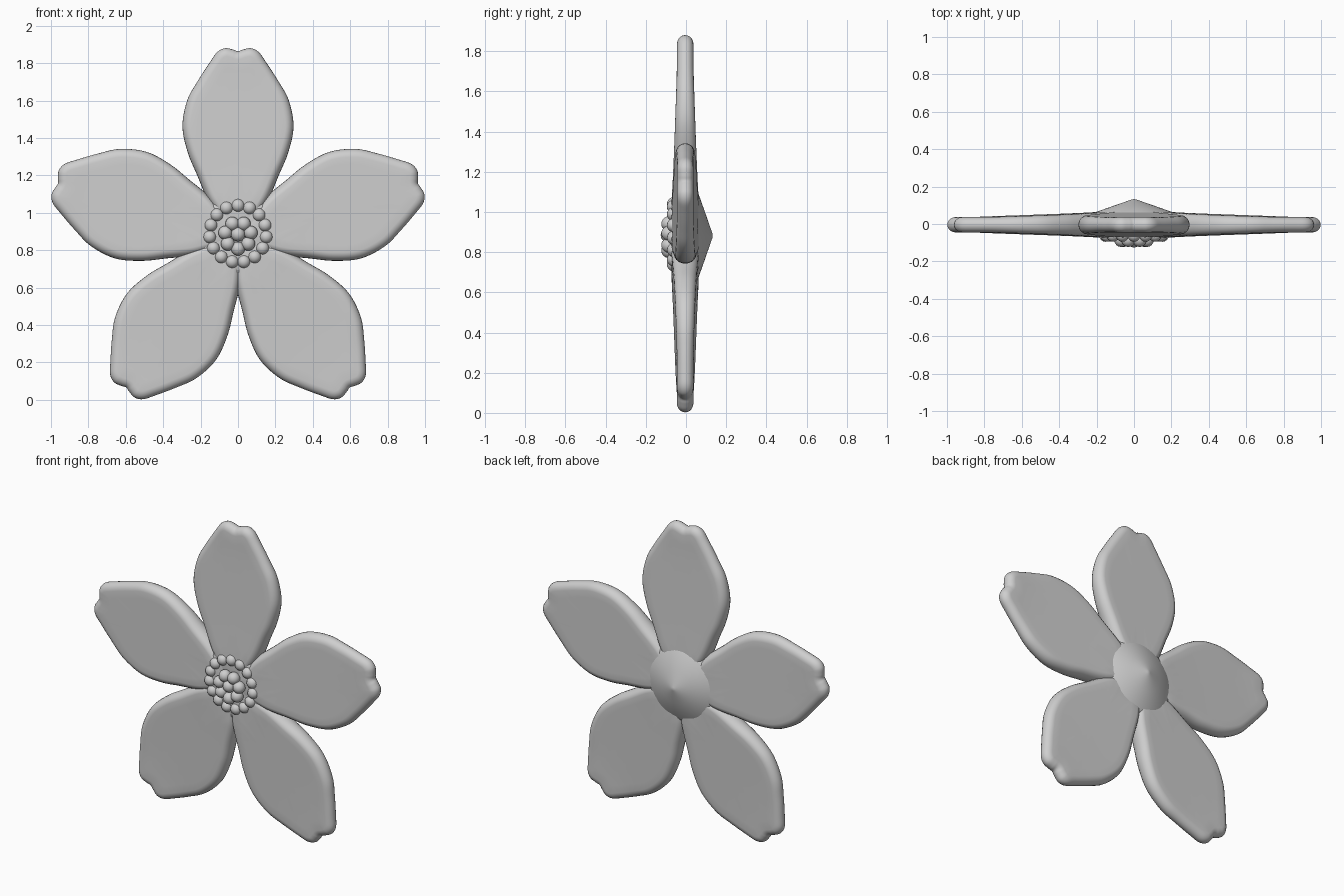
import bpy, bmesh, math
from mathutils import Vector

if "Cube" in bpy.data.objects:
    bpy.data.objects.remove(bpy.data.objects["Cube"])

CZ = 0.87       # petal hub height
MID_Y = -0.004  # middle plane of the petals

grey = bpy.data.materials.new("light_grey")
grey.diffuse_color = (0.62, 0.62, 0.62, 1)
grey.use_nodes = True
grey.node_tree.nodes["Principled BSDF"].inputs["Base Color"].default_value = grey.diffuse_color


def finish(bm, name):
    bmesh.ops.recalc_face_normals(bm, faces=bm.faces)
    me = bpy.data.meshes.new(name)
    bm.to_mesh(me)
    bm.free()
    for p in me.polygons:
        p.use_smooth = True
    me.materials.append(grey)
    ob = bpy.data.objects.new(name, me)
    bpy.context.collection.objects.link(ob)
    return ob


def smooth_loop(pts, n):
    # closed Catmull-Rom curve through the points
    out, m = [], len(pts)
    for i in range(m):
        a, b, c, d = (pts[(i + k) % m] for k in (-1, 0, 1, 2))
        for s in range(n):
            t = s / n
            out.append(0.5 * (2 * b + (c - a) * t + (2 * a - 5 * b + 4 * c - d) * t * t
                              + (3 * b - a - 3 * c + d) * t ** 3))
    return out


# Half outline of a petal: (half width, distance from hub)
HALF = [(0.07, 0.05), (0.115, 0.12), (0.168, 0.21), (0.218, 0.33), (0.268, 0.45), (0.297, 0.59),
        (0.272, 0.73), (0.215, 0.835), (0.15, 0.935), (0.11, 0.99), (0.068, 1.01), (0.025, 1.002)]
pts = [Vector((0, 0.03))] + [Vector(p) for p in HALF] + [Vector((0, 0.994))]
pts += [Vector((-x, r)) for x, r in reversed(HALF)]
OUTLINE = smooth_loop(pts, 5)


def half_thick(r):
    # petals get thinner toward the tip
    t = min(max((r - 0.2) / 0.65, 0), 1)
    return 0.067 - 0.026 * t ** 0.8


def petal(name, angle, length):
    n = len(OUTLINE)
    normals = []
    for i in range(n):
        t = (OUTLINE[(i + 1) % n] - OUTLINE[i - 1]).normalized()
        normals.append(Vector((-t.y, t.x)))      # points inward
    rim = 0.045
    rings = []                                   # (points, height factor)
    for deg in (0, 18, 36, 54, 72, 88):
        d = rim * (1 - math.cos(math.radians(deg)))
        rings.append(([p + v * d for p, v in zip(OUTLINE, normals)], math.sin(math.radians(deg))))
    inner, mid = rings[-1][0], Vector((0, 0.55))
    for s in (0.85, 0.65, 0.4, 0.2):
        rings.append(([mid + (p - mid) * s for p in inner], 1))

    bm = bmesh.new()
    ca, sa = math.cos(angle), math.sin(angle)

    def vert(p, y):
        r = p.y * length
        return bm.verts.new((ca * r + sa * p.x, MID_Y + y, CZ + sa * r - ca * p.x))

    edge = [vert(p, 0) for p in rings[0][0]]
    for side in (-1, 1):
        prev = edge
        for ring, f in rings[1:]:
            cur = [vert(p, side * f * half_thick(p.y)) for p in ring]
            for i in range(n):
                j = (i + 1) % n
                bm.faces.new((prev[i], prev[j], cur[j], cur[i]))
            prev = cur
        c = vert(mid, side * half_thick(mid.y))
        for i in range(n):
            bm.faces.new((prev[i], prev[(i + 1) % n], c))
    finish(bm, name)


def lathe_y(name, profile, z, seg=48):
    # turned shape around the front-back axis; profile is (radius, y)
    bm = bmesh.new()
    vs = [bm.verts.new((r, y, z)) for r, y in profile]
    es = [bm.edges.new((a, b)) for a, b in zip(vs, vs[1:])]
    bmesh.ops.spin(bm, geom=vs + es, cent=(0, 0, z), axis=(0, 1, 0),
                   angle=2 * math.pi, steps=seg)
    bmesh.ops.remove_doubles(bm, verts=bm.verts, dist=1e-4)
    return finish(bm, name)


def beads(name, count, ring_r, y, size, z, phase=0.0):
    bm = bmesh.new()
    for i in range(count):
        a = phase + 2 * math.pi * i / count
        res = bmesh.ops.create_uvsphere(bm, u_segments=16, v_segments=10, radius=size)
        bmesh.ops.translate(bm, verts=res["verts"],
                            vec=(ring_r * math.cos(a), y, z + ring_r * math.sin(a)))
    finish(bm, name)


# Five petals
for name, deg, length in (("petal_top", 90, 1.0), ("petal_right", 16.6, 1.01),
                          ("petal_left", 163.4, 1.01), ("petal_lower_right", -53.4, 1.008),
                          ("petal_lower_left", 233.4, 1.008)):
    petal(name, math.radians(deg), length)

# Hub disc joining the petals, with the shallow cone on the back
lathe_y("hub", [(0, -0.072), (0.15, -0.07), (0.2, -0.062), (0.235, -0.04), (0.25, 0),
                (0.24, 0.042), (0.215, 0.06), (0.11, 0.097), (0.012, 0.131), (0, 0.133)], CZ + 0.012)

# Stamen beads: outer ring, inner ring and middle
beads("outer_stamens", 15, 0.152, -0.06, 0.035, 0.887, math.pi / 2)
beads("inner_stamens", 7, 0.07, -0.086, 0.037, 0.878, -math.pi / 2)
beads("middle_stamen", 1, 0, -0.088, 0.038, 0.885)
